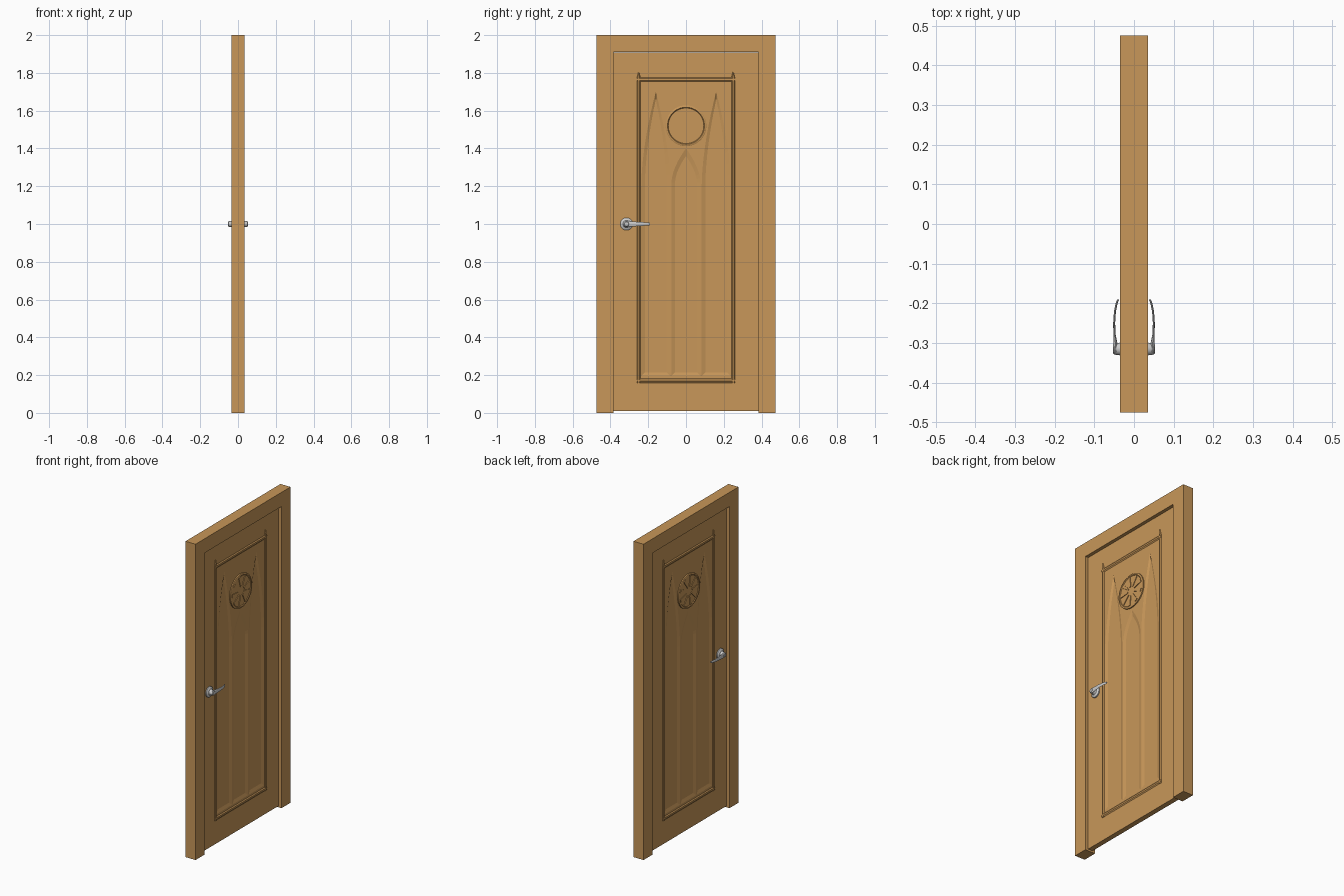
import bpy, bmesh, math
from mathutils import Matrix

if "Cube" in bpy.data.objects:
    bpy.data.objects.remove(bpy.data.objects["Cube"])

wood = bpy.data.materials.new("wood")
wood.diffuse_color = (0.58, 0.31, 0.10, 1)
wood.use_nodes = True
wood.node_tree.nodes["Principled BSDF"].inputs["Base Color"].default_value = wood.diffuse_color
LEAF = 0.016  # half thickness of the door leaf


def make(name, bm, mat=None, smooth=False):
    bmesh.ops.recalc_face_normals(bm, faces=bm.faces)
    me = bpy.data.meshes.new(name)
    bm.to_mesh(me)
    bm.free()
    ob = bpy.data.objects.new(name, me)
    bpy.context.collection.objects.link(ob)
    if mat:
        me.materials.append(mat)
    if smooth:
        bpy.ops.object.select_all(action='DESELECT')
        bpy.context.view_layer.objects.active = ob
        ob.select_set(True)
        bpy.ops.object.shade_smooth_by_angle(angle=math.radians(35))
    return ob


def loft(bm, loops):
    """Skin equal-length closed loops and cap both ends."""
    rings = [[bm.verts.new(p) for p in lp] for lp in loops]
    n = len(rings[0])
    for a, b in zip(rings, rings[1:]):
        for i in range(n):
            j = (i + 1) % n
            bm.faces.new((a[i], a[j], b[j], b[i]))
    bm.faces.new(rings[0])
    bm.faces.new(rings[-1])


def prism(bm, yz, x0, x1):
    loft(bm, [[(x, y, z) for y, z in yz] for x in (x0, x1)])


def rect(y0, y1, z0, z1):
    return [(y0, z0), (y1, z0), (y1, z1), (y0, z1)]


# Door frame: two jambs and a head in one outline
bm = bmesh.new()
prism(bm, [(-.475, 0), (-.385, 0), (-.385, 1.91), (.385, 1.91),
           (.385, 0), (.475, 0), (.475, 2), (-.475, 2)], -.035, .035)
make("door_frame", bm, wood)

# Door leaf
bm = bmesh.new()
prism(bm, rect(-.383, .383, .01, 1.908), -LEAF, LEAF)
leaf = make("door_leaf", bm, wood)


# Pointed-arch recesses, carved on both faces
def lancet(c, w, z0, spring, apex):
    right = [(w * (1 - (i / 8) ** 1.7), spring + (apex - spring) * i / 8) for i in range(9)]
    pts = [(-w, z0), (w, z0)] + right + [(-y, z) for y, z in right[-2::-1]]
    return [(c + y, z) for y, z in pts]


bm = bmesh.new()
for s in (-1, 1):
    for c, spring, apex in ((0, 1.22, 1.40), (-.16, 1.2, 1.7), (.16, 1.2, 1.7)):
        outer = lancet(c, .077, .195, spring, apex)
        inner = lancet(c, .058, .215, spring, apex - .04)
        loft(bm, [[(s * x, y, z) for y, z in lp]
                  for x, lp in ((.03, outer), (LEAF, outer), (.010, inner))])
cutter = make("arch_cutter", bm)
cutter.hide_render = True
cutter.hide_viewport = True
cut = leaf.modifiers.new("arches", 'BOOLEAN')
cut.operation = 'DIFFERENCE'
cut.solver = 'EXACT'
cut.object = cutter

# Panel mouldings with ridged section and pointed upper corners
bm = bmesh.new()
for s in (-1, 1):
    a, b = s * (LEAF - .001), s * (LEAF + .005)
    for z in (.17, 1.765):
        loft(bm, [[(a, y, z - .013), (b, y, z - .005), (b, y, z + .005), (a, y, z + .013)]
                  for y in (-.26, .26)])
    for c in (-.25, .25):
        loft(bm, [[(a, c - w, z), (b, c - w * .4, z), (b, c + w * .4, z), (a, c + w, z)]
                  for z, w in ((.158, .01), (1.775, .01), (1.81, .001))])
make("panel_moulding", bm, wood)

# Round medallion with radiating spokes
bm = bmesh.new()
for s in (-1, 1):
    def circle(x, r):
        return [(s * x, r * math.cos(t), 1.52 + r * math.sin(t))
                for t in (math.tau * i / 48 for i in range(48))]
    loft(bm, [circle(LEAF - .008, .108), circle(LEAF + .007, .108), circle(LEAF + .009, .105),
              circle(LEAF + .009, .098), circle(LEAF + .005, .094)])
    for k in range(9):
        rot = Matrix.Rotation(math.tau * k / 9, 2)
        pts = [(.028, -.004), (.092, -.010), (.092, .010), (.028, .004)]
        yz = []
        for r, t in pts:
            an = math.pi + math.tau * k / 9
            yz.append((r * math.cos(an) - t * math.sin(an),
                       1.52 + r * math.sin(an) + t * math.cos(an)))
        prism(bm, yz, s * (LEAF + .004), s * (LEAF + .009))
make("medallion", bm, wood, True)

# Lever handles on both faces
for s, side in ((1, "right"), (-1, "left")):
    bm = bmesh.new()
    loft(bm, [[(s * x, -.315 + r * math.cos(t), 1 + r * math.sin(t))
               for t in (math.tau * i / 32 for i in range(32))]
              for x, r in ((LEAF - .002, .033), (LEAF + .006, .033), (LEAF + .010, .029),
                           (LEAF + .013, .019), (.035, .016), (.050, .014), (.053, .011))])
    make("handle_rose_" + side, bm, None, True)
    bm = bmesh.new()
    stations = ((-.322, .047, .015, .005), (-.30, .047, .015, .005), (-.28, .049, .013, .003),
                (-.25, .050, .011, .0025), (-.22, .048, .009, .0025),
                (-.20, .044, .008, .0025), (-.19, .040, .006, .0025))
    loft(bm, [[(s * (x + d * math.cos(t)), y, 1 + h * math.sin(t))
               for t in (math.tau * i / 16 for i in range(16))]
              for y, x, h, d in stations])
    make("handle_lever_" + side, bm, None, True)
